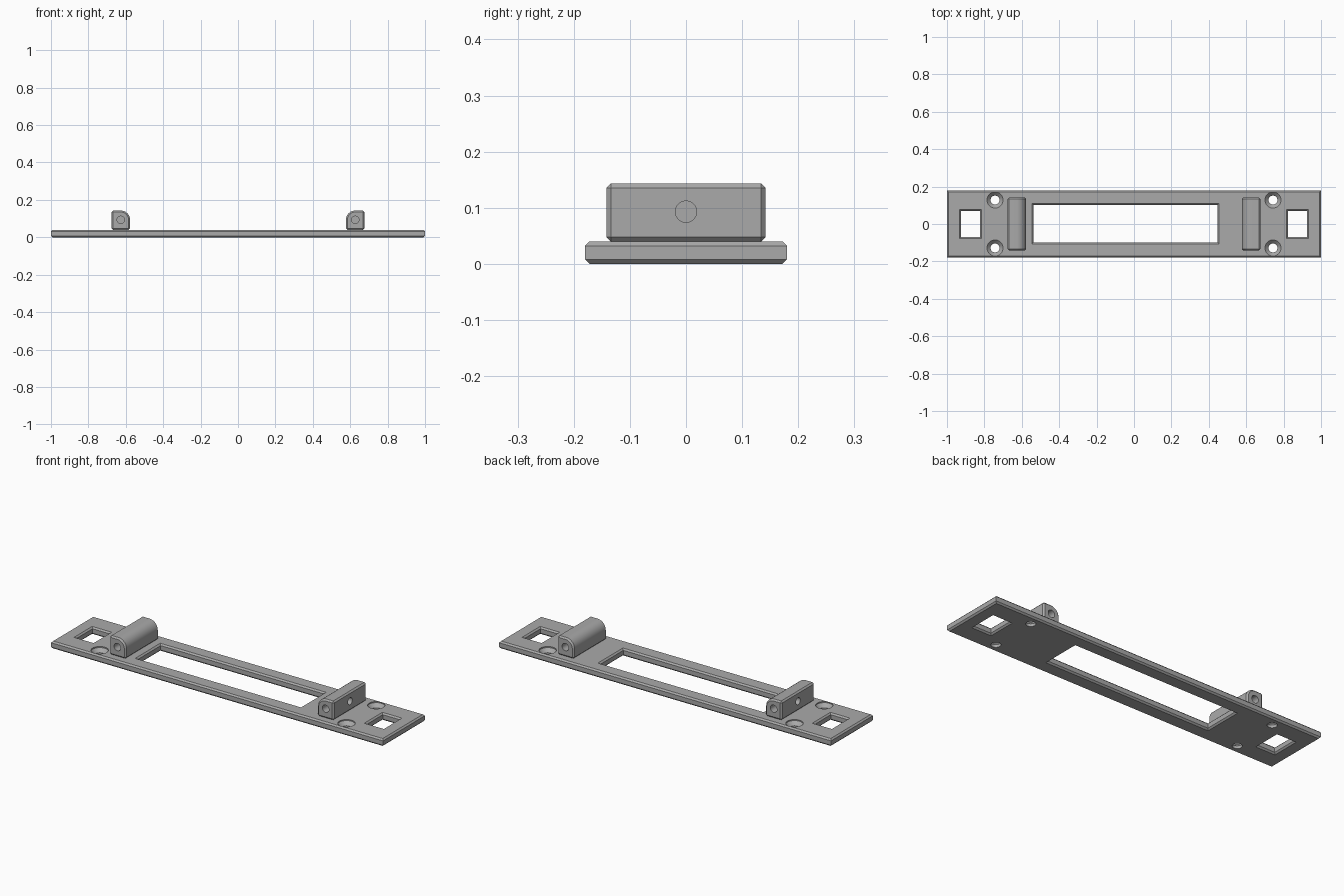
import bpy, bmesh, math
from mathutils import Vector

cube = bpy.data.objects.get("Cube")
if cube:
    bpy.data.objects.remove(cube, do_unlink=True)

metal = bpy.data.materials.new("grey_metal")
GREY = (0.4, 0.4, 0.4, 1)
metal.diffuse_color = GREY
metal.use_nodes = True
metal.node_tree.nodes["Principled BSDF"].inputs["Base Color"].default_value = GREY

HALF_X, HALF_Y, THICK, CHAMFER = 1.0, 0.18, 0.04, 0.008
EXTRA = 0.01  # how far cutters reach past the plate


def loft(name, rings):
    """Closed solid through a list of equally sized point rings."""
    bm = bmesh.new()
    loops = [[bm.verts.new(p) for p in ring] for ring in rings]
    for a, b in zip(loops, loops[1:]):
        for i in range(len(a)):
            j = (i + 1) % len(a)
            bm.faces.new((a[i], a[j], b[j], b[i]))
    bm.faces.new(loops[0])
    bm.faces.new(loops[-1])
    bmesh.ops.recalc_face_normals(bm, faces=bm.faces)
    mesh = bpy.data.meshes.new(name)
    bm.to_mesh(mesh)
    bm.free()
    mesh.materials.append(metal)
    obj = bpy.data.objects.new(name, mesh)
    bpy.context.collection.objects.link(obj)
    return obj


def box_loft(name, x0, x1, y0, y1, levels):
    """Rectangle stack; levels are (height, outward offset)."""
    return loft(name, [[(x0 - d, y0 - d, z), (x1 + d, y0 - d, z),
                        (x1 + d, y1 + d, z), (x0 - d, y1 + d, z)] for z, d in levels])


def round_loft(name, origin, axis, levels, sides=32):
    """Lathed solid; levels are (distance along axis, radius)."""
    turn = Vector(axis).to_track_quat('Z', 'Y')
    angles = [2 * math.pi * i / sides for i in range(sides)]
    return loft(name, [[Vector(origin) + turn @ Vector((r * math.cos(a), r * math.sin(a), h))
                        for a in angles] for h, r in levels])


def apply(obj, modifier):
    bpy.context.view_layer.objects.active = obj
    bpy.ops.object.modifier_apply(modifier=modifier.name)


def cut(obj, cutter):
    mod = obj.modifiers.new("cut", 'BOOLEAN')
    mod.operation, mod.solver, mod.object = 'DIFFERENCE', 'EXACT', cutter
    apply(obj, mod)
    bpy.data.objects.remove(cutter, do_unlink=True)


def shade(obj):
    bpy.ops.object.select_all(action='DESELECT')
    obj.select_set(True)
    bpy.context.view_layer.objects.active = obj
    bpy.ops.object.shade_smooth_by_angle(angle=math.radians(25))


# Base plate with chamfered rims
plate = box_loft("base_plate", -HALF_X, HALF_X, -HALF_Y, HALF_Y,
                 [(0, -CHAMFER), (CHAMFER, 0), (THICK - CHAMFER, 0), (THICK, -CHAMFER)])

# Long window and the two end slots, chamfered above and below
flare = CHAMFER + EXTRA
opening = [(-EXTRA, flare), (CHAMFER, 0), (THICK - CHAMFER, 0), (THICK + EXTRA, flare)]
for x0, x1, y0, y1 in ((-0.537, 0.446, -0.098, 0.102),
                       (-0.925, -0.823, -0.07, 0.07),
                       (0.823, 0.925, -0.07, 0.07)):
    cut(plate, box_loft("opening_cutter", x0, x1, y0, y1, opening))

# Countersunk screw holes
for sx in (-1, 1):
    for sy in (-1, 1):
        cut(plate, round_loft("screw_cutter", (sx * 0.743, sy * 0.128, 0), (0, 0, 1),
                              [(-EXTRA, 0.024), (0.015, 0.024), (0.034, 0.043),
                               (THICK + EXTRA, 0.043)]))
shade(plate)

# Lugs: flat outer side, rounded inner shoulder, blind bores
BORE_X, BORE_Z, ROUND, LUG_Y = 0.627, 0.093, 0.05, 0.142
for side, label in ((1, "left"), (-1, "right")):
    arc = [math.pi / 2 * i / 12 for i in range(13)]
    profile = [(0.675, THICK), (0.675, BORE_Z + ROUND)]
    profile += [(BORE_X - ROUND * math.sin(a), BORE_Z + ROUND * math.cos(a)) for a in arc]
    profile += [(BORE_X - ROUND, THICK)]
    lug = loft(label + "_lug", [[(side * x, y, z) for x, z in profile]
                                for y in (-LUG_Y, LUG_Y)])
    bevel = lug.modifiers.new("chamfer", 'BEVEL')
    bevel.width, bevel.segments = CHAMFER, 1
    bevel.limit_method, bevel.angle_limit = 'ANGLE', math.radians(30)
    apply(lug, bevel)
    for end in (-1, 1):
        cut(lug, round_loft("end_bore_cutter", (side * BORE_X, end * LUG_Y, BORE_Z),
                            (0, -end, 0), [(-EXTRA, 0.02), (0.08, 0.02)]))
    cut(lug, round_loft("side_bore_cutter", (side * 0.675, 0, BORE_Z),
                        (-side, 0, 0), [(-EXTRA, 0.019), (0.06, 0.019)]))
    shade(lug)
